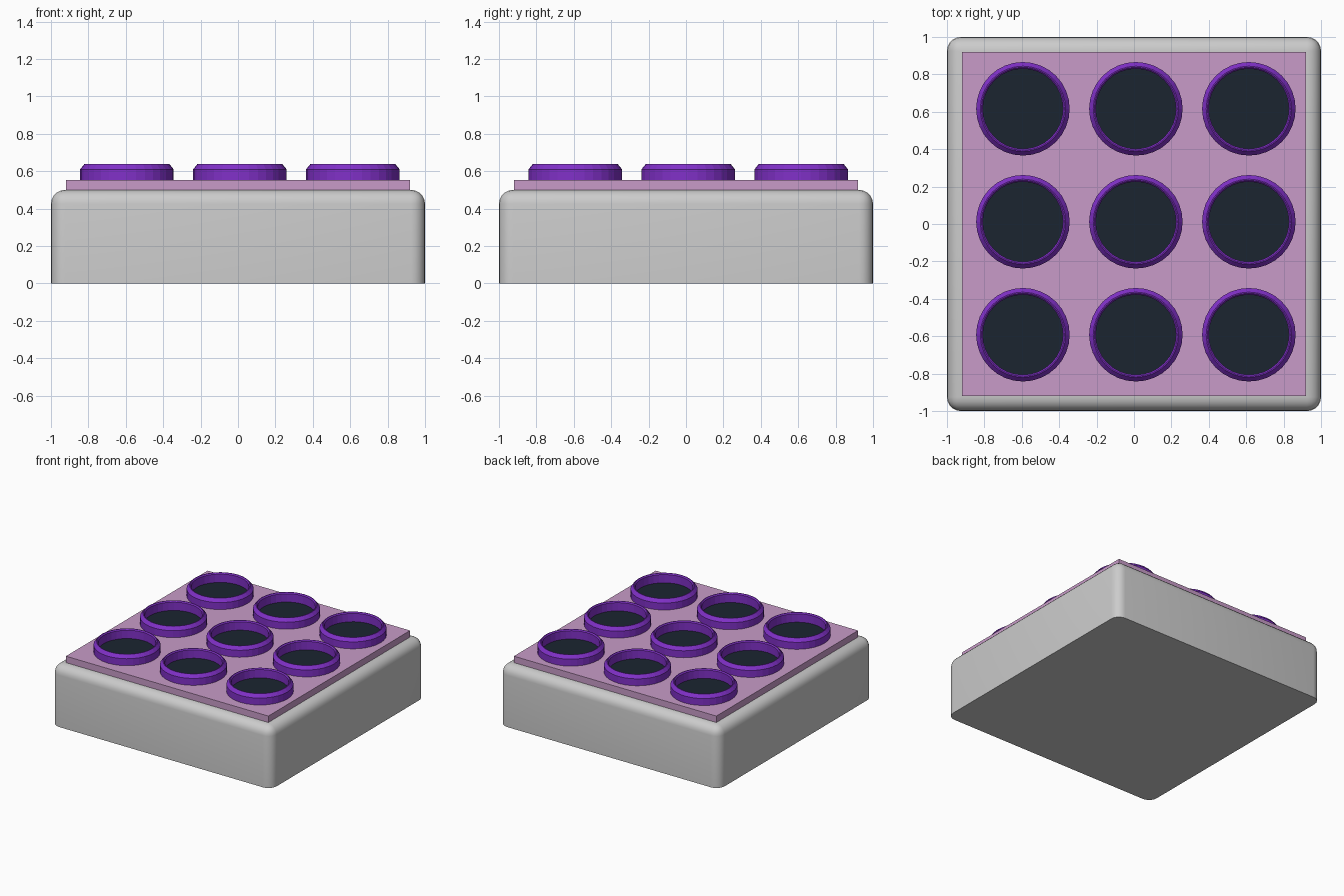
import bpy, bmesh, math

if "Cube" in bpy.data.objects:
    bpy.data.objects.remove(bpy.data.objects["Cube"])


def finish(bm, name, color=None):
    mesh = bpy.data.meshes.new(name)
    bmesh.ops.recalc_face_normals(bm, faces=bm.faces)
    bm.to_mesh(mesh)
    bm.free()
    obj = bpy.data.objects.new(name, mesh)
    bpy.context.collection.objects.link(obj)
    if color:
        mat = bpy.data.materials.get(color[0]) or bpy.data.materials.new(color[0])
        mat.diffuse_color = color[1]
        mat.use_nodes = True
        mat.node_tree.nodes["Principled BSDF"].inputs["Base Color"].default_value = mat.diffuse_color
        mesh.materials.append(mat)
    return obj


def box(width, z0, z1):
    bm = bmesh.new()
    bmesh.ops.create_cube(bm, size=1)
    for v in bm.verts:
        v.co = (v.co.x * width, v.co.y * width, z0 + (v.co.z + 0.5) * (z1 - z0))
    return bm


PINK = ("pink", (0.58, 0.33, 0.58, 1))
PURPLE = ("purple", (0.22, 0.03, 0.58, 1))
DARK = ("dark", (0.011, 0.018, 0.030, 1))
SIDES = 32

# Base block: rounded everywhere except the bottom edges
bm = box(2.0, 0, 0.5)
edges = [e for e in bm.edges if max(v.co.z for v in e.verts) > 0.1]
bmesh.ops.bevel(bm, geom=edges, offset=0.075, segments=5, profile=0.5, affect='EDGES')
base = finish(bm, "base_block")
bpy.context.view_layer.objects.active = base
base.select_set(True)
bpy.ops.object.shade_smooth_by_angle(angle=math.radians(35))

# Pad on top of the block
finish(box(1.84, 0.45, 0.553), "top_pad", PINK)

# Ring cross-section (radius, height), chamfered at the upper edges
PROFILE = [(0.25, 0.55), (0.25, 0.61), (0.228, 0.637), (0.222, 0.637),
           (0.214, 0.628), (0.214, 0.55)]


def ring(cx, cy, name):
    bm = bmesh.new()
    loops = []
    for i in range(SIDES):
        a = math.tau * i / SIDES
        loops.append([bm.verts.new((cx + r * math.cos(a), cy + r * math.sin(a), z))
                      for r, z in PROFILE])
    n = len(PROFILE)
    for i in range(SIDES):
        p, q = loops[i], loops[(i + 1) % SIDES]
        for k in range(n):
            bm.faces.new((p[k], q[k], q[(k + 1) % n], p[(k + 1) % n]))
    finish(bm, name, PURPLE)


def disc(cx, cy, name):
    bm = bmesh.new()
    bmesh.ops.create_circle(bm, cap_ends=True, segments=SIDES, radius=0.215)
    for v in bm.verts:
        v.co = (v.co.x + cx, v.co.y + cy, 0.56)
    finish(bm, name, DARK)


# Three by three grid of rings with dark floors
for i in range(3):
    for j in range(3):
        x, y = 0.01 + (i - 1) * 0.604, 0.012 + (j - 1) * 0.604
        ring(x, y, f"ring_{i}_{j}")
        disc(x, y, f"ring_floor_{i}_{j}")
